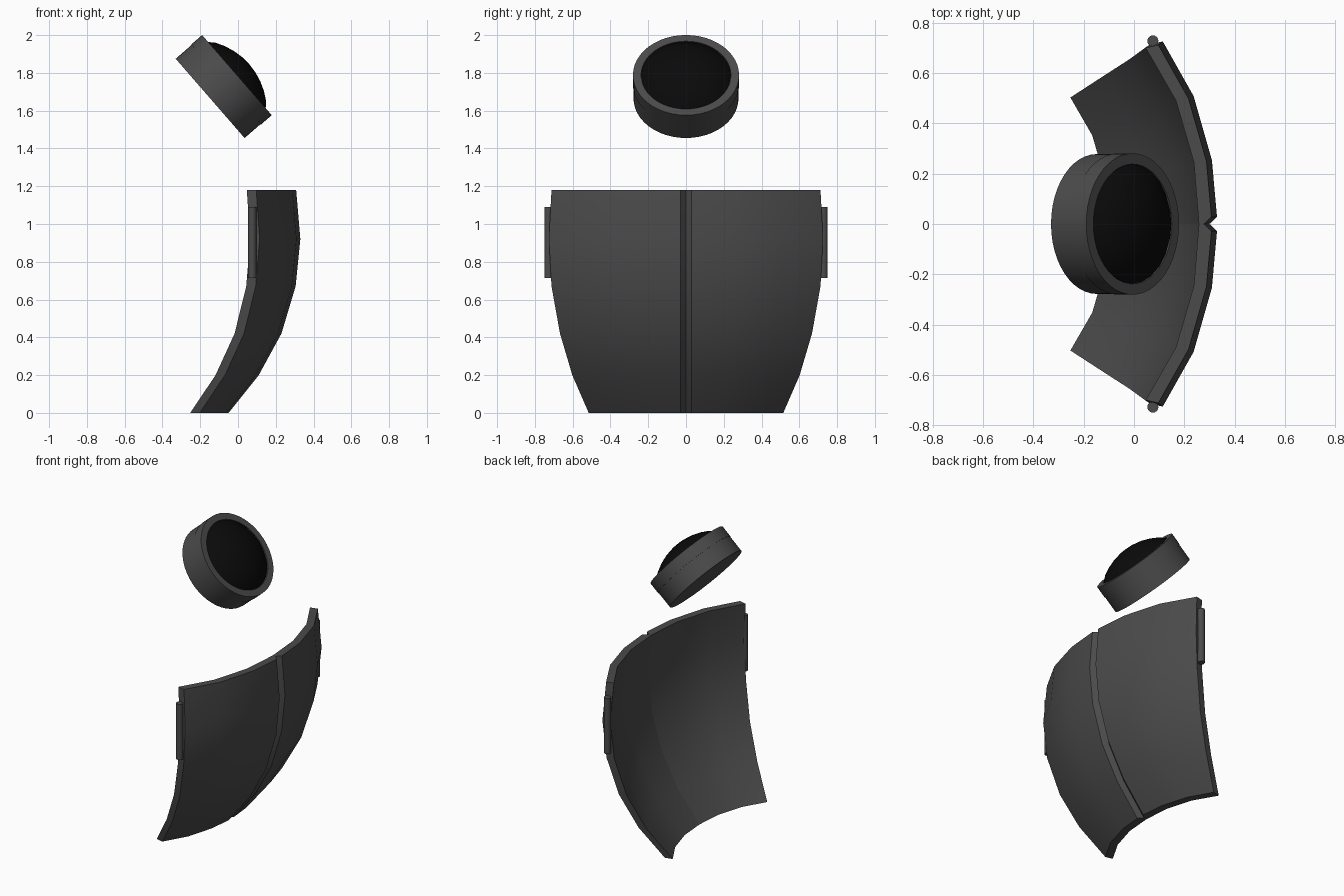
import bpy, bmesh, math
from mathutils import Matrix, Vector

cube = bpy.data.objects.get("Cube")
if cube:
    bpy.data.objects.remove(cube, do_unlink=True)


def material(name, rgb):
    m = bpy.data.materials.new(name)
    m.use_nodes = True
    m.diffuse_color = (*rgb, 1)
    bsdf = m.node_tree.nodes["Principled BSDF"]
    bsdf.inputs["Base Color"].default_value = (*rgb, 1)
    bsdf.inputs["Roughness"].default_value = 0.6
    return m


GREY = material("dark grey", (0.07, 0.07, 0.07))
BLACK = material("black", (0.003, 0.003, 0.003))


def finish(name, bm, mat, matrix=Matrix(), angle=30):
    bmesh.ops.recalc_face_normals(bm, faces=bm.faces)
    me = bpy.data.meshes.new(name)
    bm.to_mesh(me)
    bm.free()
    me.materials.append(mat)
    ob = bpy.data.objects.new(name, me)
    ob.matrix_world = matrix
    bpy.context.collection.objects.link(ob)
    bpy.ops.object.select_all(action='DESELECT')
    ob.select_set(True)
    bpy.context.view_layer.objects.active = ob
    bpy.ops.object.shade_smooth_by_angle(angle=math.radians(angle))
    return ob


def loft(bm, sections):
    """Bridge closed sections and cap both ends."""
    loops = [[bm.verts.new(p) for p in s] for s in sections]
    for a, b in zip(loops, loops[1:]):
        for i in range(len(a)):
            j = (i + 1) % len(a)
            bm.faces.new((a[i], a[j], b[j], b[i]))
    bm.faces.new(loops[0])
    bm.faces.new(loops[-1])


def lathe(profile, sides):
    """Spin an (r, z) profile; points with r = 0 close the end."""
    bm = bmesh.new()
    verts = [bm.verts.new((r, 0, z)) for r, z in profile]
    edges = [bm.edges.new(e) for e in zip(verts, verts[1:])]
    bmesh.ops.spin(bm, geom=verts + edges, cent=(0, 0, 0), axis=(0, 0, 1),
                   angle=2 * math.pi, steps=sides, use_merge=True)
    bmesh.ops.remove_doubles(bm, verts=bm.verts, dist=1e-5)
    return bm


# Curved shell: rows of (height, centre outer x, half width)
ROWS = [(0, -0.05, 0.515), (0.2, 0.11, 0.602), (0.42, 0.23, 0.667),
        (0.67, 0.305, 0.712), (0.92, 0.33, 0.726), (1.18, 0.308, 0.712)]
# Columns of (width fraction, setback per half width)
COLS = [(0.35, 0.028), (0.70, 0.128), (1.0, 0.297)]
THICK = 0.05


def shell_section(z, x, w, side):
    wi = w - 0.012
    inner = [(x - THICK, 0)] + [(x - THICK - s * w, f * wi) for f, s in COLS]
    outer = [(x - s * w, f * w) for f, s in reversed(COLS)]
    # Chamfer towards the centre seam
    seam = [(x, 0.028), (x - 0.03, 0)]
    return [(px, side * py, z) for px, py in inner + outer + seam]


for label, side in (("back", 1), ("front", -1)):
    bm = bmesh.new()
    loft(bm, [shell_section(*row, side) for row in ROWS])
    finish(label + "_shell_panel", bm, GREY)

    # Hinge pin on the outer end of the panel
    finish(label + "_hinge_pin", lathe([(0, 0), (0.022, 0), (0.022, 0.375), (0, 0.375)], 16),
           GREY, Matrix.Translation((0.075, side * 0.728, 0.715)))

# Tilted lens housing: base ring, rim ring and dome share one axis
TILT = Matrix.Translation((-0.1475, 0, 1.665)) @ Matrix.Rotation(math.radians(49), 4, 'Y')
finish("lens_base", lathe([(0, 0), (0.278, 0), (0.278, 0.112), (0, 0.112)], 48), GREY, TILT)
finish("lens_rim", lathe([(0.20, 0.112), (0.281, 0.112), (0.281, 0.188),
                          (0.238, 0.188), (0.238, 0.12)], 48), GREY, TILT)

# Dome lens as a spherical cap
R, TOP = 0.376, 0.275
dome = []
for k in range(6):
    a = math.radians(8.2 * k)
    dome.append((R * math.sin(a), TOP - R * (1 - math.cos(a))))
dome = [(min(r, 0.2375), z) for r, z in dome]
finish("lens_dome", lathe(dome, 24), BLACK, TILT)
